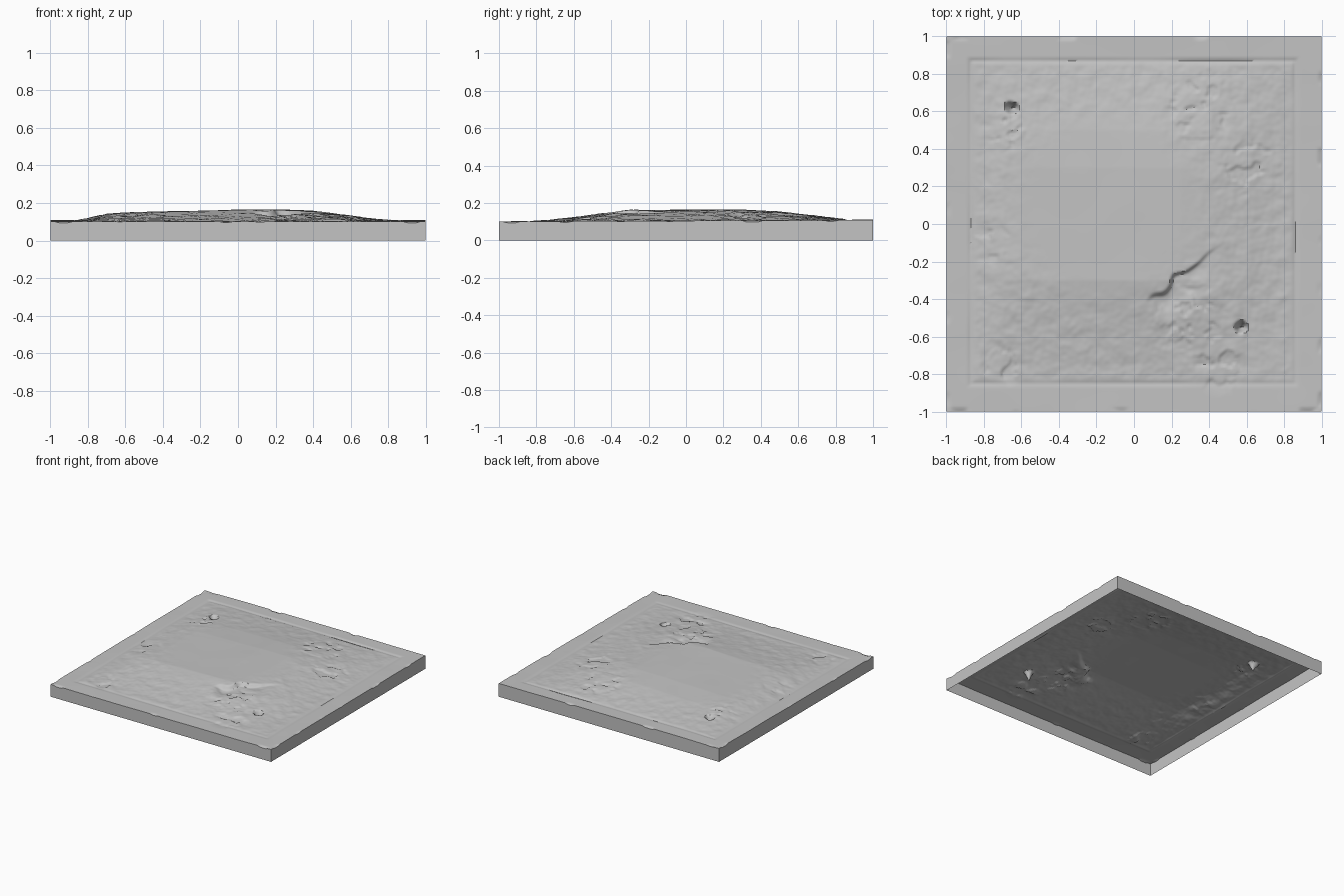
import bpy, bmesh
from math import hypot, exp
from mathutils import Vector, noise

cube = bpy.data.objects.get("Cube")
if cube:
    bpy.data.objects.remove(cube, do_unlink=True)

stone = bpy.data.materials.new("weathered grey stone")
stone.use_nodes = True
grey = (0.55, 0.55, 0.55, 1)
stone.diffuse_color = grey
stone.node_tree.nodes["Principled BSDF"].inputs["Base Color"].default_value = grey

# Rise of the worn mound along each axis, as fractions of its height
MOUND_X = [(-0.87, 0), (-0.8, 0.2), (-0.7, 0.6), (-0.6, 0.75), (-0.3, 0.86),
           (0, 1), (0.25, 1), (0.4, 0.86), (0.6, 0.45), (0.75, 0.1), (0.86, 0)]
MOUND_Y = [(-0.85, 0), (-0.75, 0.08), (-0.6, 0.35), (-0.3, 1), (0.3, 1),
           (0.5, 0.8), (0.7, 0.38), (0.87, 0.05)]
PITS = [(-0.65, 0.62), (0.57, -0.55)]
# Chipped patches: centre x, centre y, radius
CHIPS = [(-0.76, -0.1, 0.13), (-0.68, 0.5, 0.14), (0.35, 0.62, 0.25),
         (0.62, 0.3, 0.2), (0.3, -0.5, 0.25), (-0.7, -0.75, 0.14), (0.45, -0.75, 0.18)]


def profile(points, v):
    if v <= points[0][0]:
        return points[0][1]
    for (a, fa), (b, fb) in zip(points, points[1:]):
        if v <= b:
            return fa + (fb - fa) * (v - a) / (b - a)
    return points[-1][1]


def step(a, b, v):
    t = min(1, max(0, (v - a) / (b - a)))
    return t * t * (3 - 2 * t)


def rough(x, y, scale, seed=0):
    return noise.noise(Vector((x * scale, y * scale, seed)))


def height(x, y):
    z = 0.105 + 0.004 * y
    inside = min(x + 0.87, 0.86 - x, y + 0.85, 0.87 - y)
    z += 0.059 * profile(MOUND_X, x) * profile(MOUND_Y, y)
    z += 0.002 * rough(x, y, 4, 3)

    # incised border line, deeper in places
    wear = 0.6 + 0.6 * rough(x, y, 3, 7)
    along_border = abs(x) < 0.88 and abs(y) < 0.88
    if along_border:
        z -= 0.007 * wear * exp(-(inside / 0.011) ** 2)

    # pitted texture outside the smooth middle
    worn = step(0.35, 0.65, hypot(x + 0.15, y - 0.1)) * step(0, 0.05, inside)
    z += worn * (0.004 * rough(x, y, 14, 1) + 0.002 * rough(x, y, 35, 2))
    for cx, cy, r in CHIPS:
        near = 1 - step(0.3 * r, r, hypot(x - cx, y - cy))
        if near > 0:
            flake = step(0.05, 0.2, rough(x, y, 13, 5) + 0.4 * rough(x, y, 30, 6))
            z -= near * 0.008 * flake

    # broken ledge running diagonally
    t = (x - 0.1) * 0.8 + (y + 0.38) * 0.6
    s = (x - 0.1) * 0.6 - (y + 0.38) * 0.8 + 0.05 * rough(x, y, 9, 4)
    ends = step(-0.06, 0.03, t) * (1 - step(0.15, 0.5, t))
    z -= 0.028 * ends * step(-0.005, 0.02, s) * (1 - step(0.03, 0.2, s))

    # two deep pits
    for px, py in PITS:
        d = hypot(x - px, y - py) + 0.008 * rough(x, y, 30, 8)
        z -= 0.075 * max(0, 1 - d / 0.038)

    # small nicks on the outer edge
    edge = step(0.975, 1, max(abs(x), abs(y)))
    return z - 0.008 * edge * step(0.2, 0.5, rough(x, y, 7, 9))


# Carved upper surface with a skirt, hollow beneath
bm = bmesh.new()
bmesh.ops.create_grid(bm, x_segments=200, y_segments=200, size=1)
for v in bm.verts:
    v.co.z = height(v.co.x, v.co.y)
rim = [e for e in bm.edges if e.is_boundary]
skirt = bmesh.ops.extrude_edge_only(bm, edges=rim)["geom"]
for v in skirt:
    if isinstance(v, bmesh.types.BMVert):
        v.co.z = 0
bmesh.ops.recalc_face_normals(bm, faces=bm.faces)
bm.normal_update()
if sum(f.normal.z for f in bm.faces) < 0:
    bmesh.ops.reverse_faces(bm, faces=bm.faces)
mesh = bpy.data.meshes.new("stone_slab")
bm.to_mesh(mesh)
bm.free()
mesh.materials.append(stone)

slab = bpy.data.objects.new("stone_slab", mesh)
bpy.context.collection.objects.link(slab)
bpy.ops.object.select_all(action="DESELECT")
slab.select_set(True)
bpy.context.view_layer.objects.active = slab
bpy.ops.object.shade_smooth_by_angle(angle=0.7)
